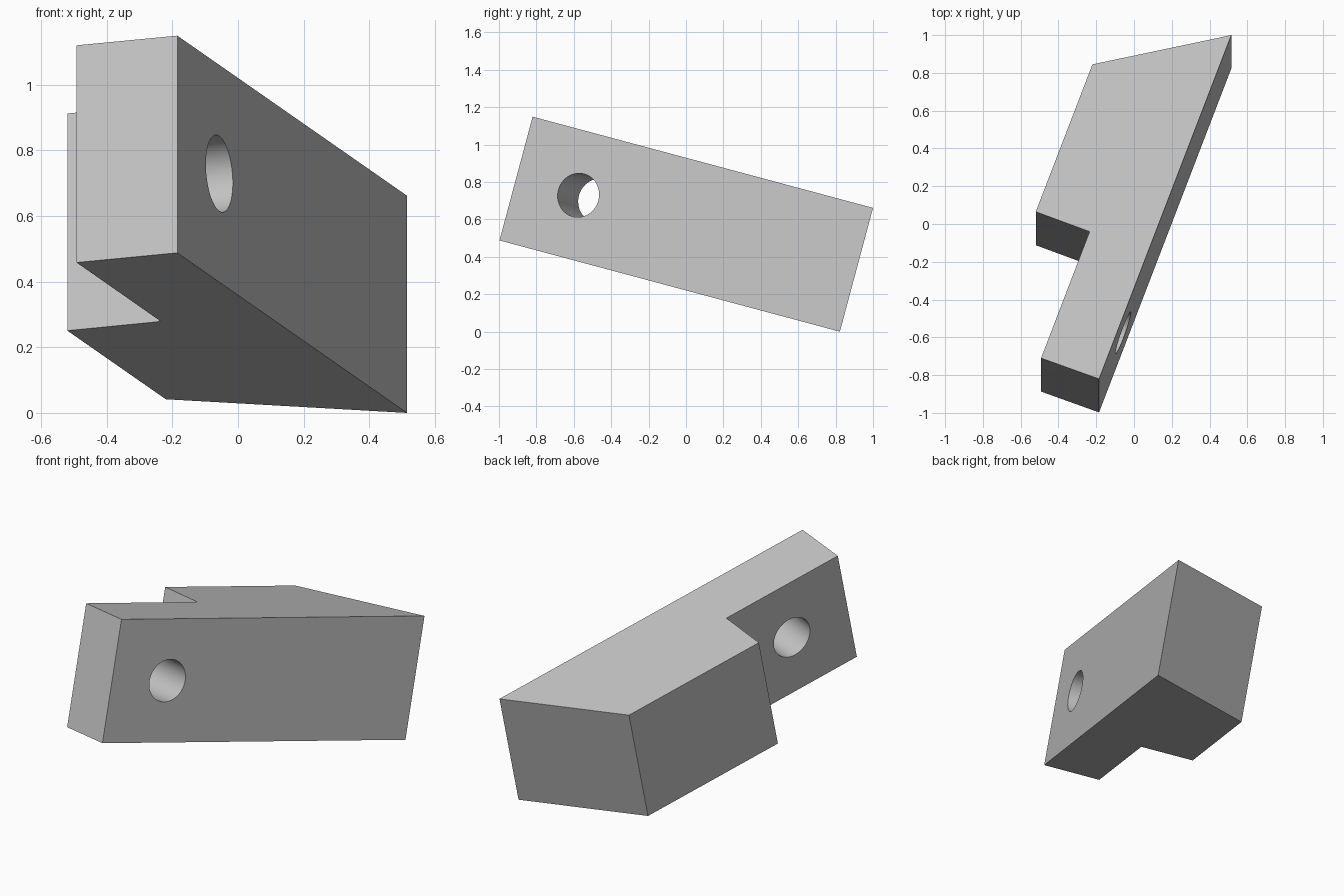
import bpy
import bmesh
import math
from mathutils import Matrix, Vector

default = bpy.data.objects.get("Cube")
if default:
    bpy.data.objects.remove(default, do_unlink=True)

TILT = math.radians(15)
HEIGHT = 0.685
HOLE_RADIUS = 0.118

grey = bpy.data.materials.new("light grey")
grey.use_nodes = True
colour = (0.55, 0.55, 0.55, 1)
grey.diffuse_color = colour
grey.node_tree.nodes["Principled BSDF"].inputs["Base Color"].default_value = colour


def make_object(name, bm):
    bmesh.ops.recalc_face_normals(bm, faces=bm.faces)
    mesh = bpy.data.meshes.new(name)
    bm.to_mesh(mesh)
    bm.free()
    mesh.materials.append(grey)
    obj = bpy.data.objects.new(name, mesh)
    bpy.context.collection.objects.link(obj)
    return obj


# Notched block: plan outline laid on the tilted top plane, extruded down
plan = [(-0.185, -0.82), (0.515, 1.0), (-0.22, 0.845),
        (-0.52, 0.065), (-0.235, -0.04), (-0.492, -0.71)]
outline = [Vector((x, y / math.cos(TILT), 0)) for x, y in plan]
bm = bmesh.new()
top = bm.faces.new([bm.verts.new(p) for p in outline])
walls = bmesh.ops.extrude_face_region(bm, geom=[top], use_keep_orig=True)
bmesh.ops.translate(bm, vec=(0, 0, -HEIGHT),
                    verts=[g for g in walls["geom"] if isinstance(g, bmesh.types.BMVert)])
block = make_object("notched_block", bm)

# Round hole through the narrow arm, square to the long side
along = (outline[1] - outline[0]).normalized()
across = Vector((along.y, -along.x, 0))
centre = outline[0].lerp(outline[1], 0.183) + Vector((0, 0, -HEIGHT / 2))
aim = Matrix.Translation(centre) @ across.to_track_quat("Z", "Y").to_matrix().to_4x4()
bm = bmesh.new()
bmesh.ops.create_cone(bm, cap_ends=True, segments=64, radius1=HOLE_RADIUS,
                      radius2=HOLE_RADIUS, depth=1.2, matrix=aim)
cutter = make_object("hole_cutter", bm)
cutter.hide_render = True

cut = block.modifiers.new("hole", "BOOLEAN")
cut.operation = "DIFFERENCE"
cut.solver = "EXACT"
cut.object = cutter
bpy.context.view_layer.objects.active = block
block.select_set(True)
bpy.ops.object.modifier_apply(modifier=cut.name)
bpy.data.objects.remove(cutter, do_unlink=True)
bpy.ops.object.shade_smooth_by_angle(angle=math.radians(30))

# Lean the block so its far corner rests on the ground
block.rotation_euler.x = -TILT
block.location.z = math.tan(TILT) + HEIGHT * math.cos(TILT)
